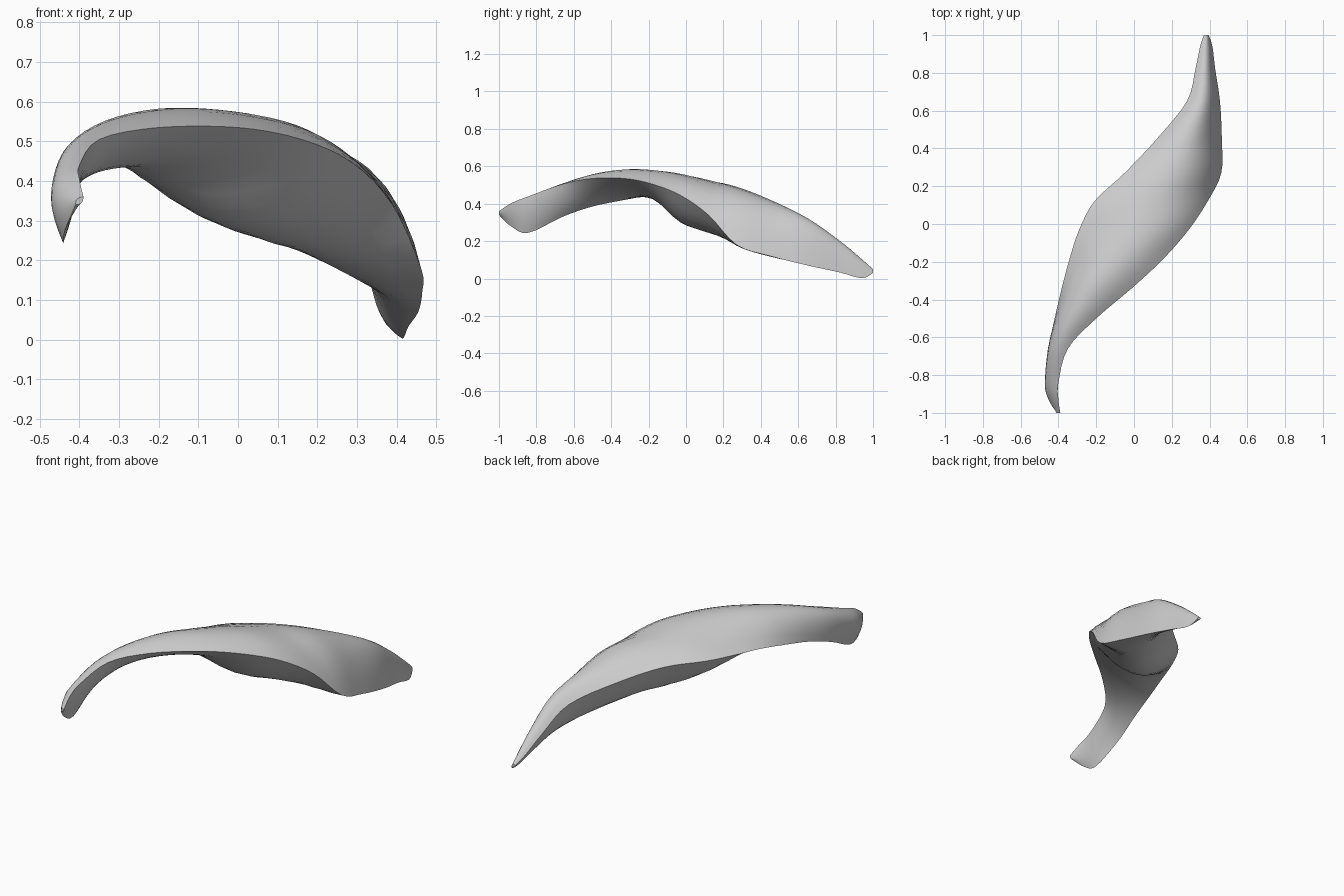
import bpy, bmesh
from mathutils import Vector

if "Cube" in bpy.data.objects:
    bpy.data.objects.remove(bpy.data.objects["Cube"])

# Stations along the strap: y, then (x, z) of left edge, crown, right edge, underside
STATIONS = [
    (-1.00, -.41, .340, -.405, .355, -.39, .36, -.395, .345),
    (-0.93, -.437, .275, -.45, .355, -.40, .405, -.41, .34),
    (-0.84, -.442, .245, -.47, .385, -.40, .44, -.41, .35),
    (-0.66, -.45, .330, -.44, .475, -.35, .505, -.39, .41),
    (-0.50, -.42, .385, -.36, .54, -.20, .535, -.32, .45),
    (-0.33, -.38, .420, -.24, .575, .00, .535, -.20, .46),
    (-0.18, -.34, .445, -.10, .578, .16, .505, -.06, .43),
    (-0.03, -.29, .455, .04, .56, .29, .445, .00, .30),
    (0.12, -.21, .455, .15, .52, .39, .34, .07, .25),
    (0.27, -.05, .435, .28, .465, .462, .18, .15, .225),
    (0.45, .12, .370, .335, .395, .465, .12, .275, .168),
    (0.65, .28, .280, .390, .30, .455, .07, .345, .13),
    (0.82, .325, .170, .392, .19, .43, .033, .37, .075),
    (0.94, .350, .085, .39, .095, .415, .002, .38, .035),
    (1.00, .370, .045, .385, .048, .395, .03, .38, .033),
]
LENGTH_STEPS, ARC_STEPS = 4, 10


def catmull(p0, p1, p2, p3, t):
    return tuple(.5 * (2 * b + (c - a) * t + (2 * a - 5 * b + 4 * c - d) * t * t
                       + (3 * b - a - 3 * c + d) * t ** 3)
                 for a, b, c, d in zip(p0, p1, p2, p3))


def arc(a, mid, b):
    """Parabola from a to b passing through mid; the last point is left out."""
    ctrl = 2 * mid - .5 * (a + b)
    return [a * (1 - t) ** 2 + ctrl * 2 * t * (1 - t) + b * t * t
            for t in (i / ARC_STEPS for i in range(ARC_STEPS))]


# Smooth the stations along the length
rows = []
last = len(STATIONS) - 1
for i in range(last):
    quad = [STATIONS[min(max(j, 0), last)] for j in range(i - 1, i + 3)]
    rows += [catmull(*quad, s / LENGTH_STEPS) for s in range(LENGTH_STEPS)]
rows.append(STATIONS[-1])

# Loft the twisted strap: crown arc over, underside arc back
bm = bmesh.new()
rings = []
for r in rows:
    left, crown, right, under = (Vector((r[k], r[0], r[k + 1])) for k in (1, 3, 5, 7))
    rings.append([bm.verts.new(p) for p in
                  arc(left, crown, right) + arc(right, under, left)])
n = 2 * ARC_STEPS
for a, b in zip(rings, rings[1:]):
    for k in range(n):
        bm.faces.new((a[k], a[(k + 1) % n], b[(k + 1) % n], b[k]))
bm.faces.new(rings[0])
bm.faces.new(rings[-1])
bmesh.ops.recalc_face_normals(bm, faces=bm.faces)

mesh = bpy.data.meshes.new("muscle_strap")
bm.to_mesh(mesh)
bm.free()
strap = bpy.data.objects.new("muscle_strap", mesh)
bpy.context.collection.objects.link(strap)
bpy.context.view_layer.objects.active = strap
strap.select_set(True)
bpy.ops.object.shade_smooth_by_angle(angle=0.7)
